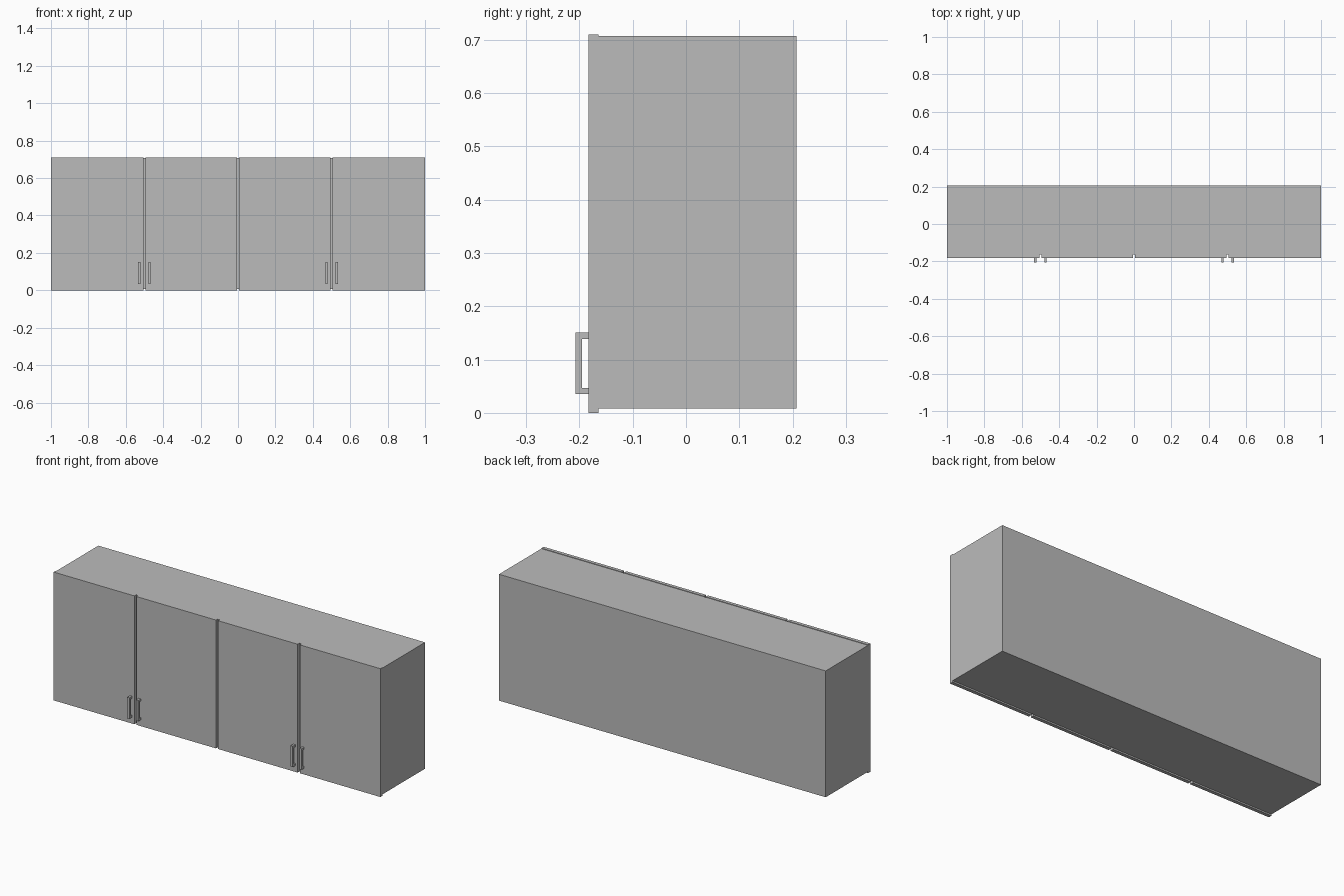
import bpy
import bmesh
from mathutils import Matrix

cube = bpy.data.objects.get("Cube")
if cube:
    bpy.data.objects.remove(cube, do_unlink=True)

# One plain grey finish for the whole cabinet
grey = bpy.data.materials.new("plain grey")
grey.use_nodes = True
colour = (0.5, 0.5, 0.5, 1)
grey.diffuse_color = colour
grey.node_tree.nodes["Principled BSDF"].inputs["Base Color"].default_value = colour


def boxes(name, *extents):
    """One object made of boxes, each given as (x0, x1), (y0, y1), (z0, z1)."""
    bm = bmesh.new()
    for spans in extents:
        centre = [(a + b) / 2 for a, b in spans]
        size = [b - a for a, b in spans]
        matrix = Matrix.Translation(centre) @ Matrix.Diagonal((*size, 1))
        bmesh.ops.create_cube(bm, size=1, matrix=matrix)
    mesh = bpy.data.meshes.new(name)
    bm.to_mesh(mesh)
    bm.free()
    mesh.materials.append(grey)
    obj = bpy.data.objects.new(name, mesh)
    bpy.context.collection.objects.link(obj)
    return obj


FRONT, DOOR_BACK, BACK = -0.183, -0.164, 0.207
HEIGHT, REVEAL = 0.71, 0.0065

# Carcass
boxes("cabinet_body", ((-1, 1), (DOOR_BACK, BACK), (0.008, 0.707)))

# Four doors with narrow gaps between them
for i in range(4):
    left = -1 + i / 2
    x0 = left + (REVEAL if i > 0 else 0)
    x1 = left + 0.5 - (REVEAL if i < 3 else 0)
    boxes(f"door_{i + 1}", ((x0, x1), (FRONT, DOOR_BACK), (0, HEIGHT)))

# Bracket handles on both sides of the outer gaps
for gap, pair in ((-0.5, "right"), (0.5, "left")):
    for side, place in ((-1, "outer" if gap < 0 else "inner"),
                        (1, "inner" if gap < 0 else "outer")):
        x = gap + side * 0.027
        span = (x - 0.0065, x + 0.0065)
        boxes(f"handle_{pair}_{place}",
              (span, (-0.207, -0.195), (0.035, 0.151)),
              (span, (-0.195, FRONT), (0.035, 0.047)),
              (span, (-0.195, FRONT), (0.139, 0.151)))
